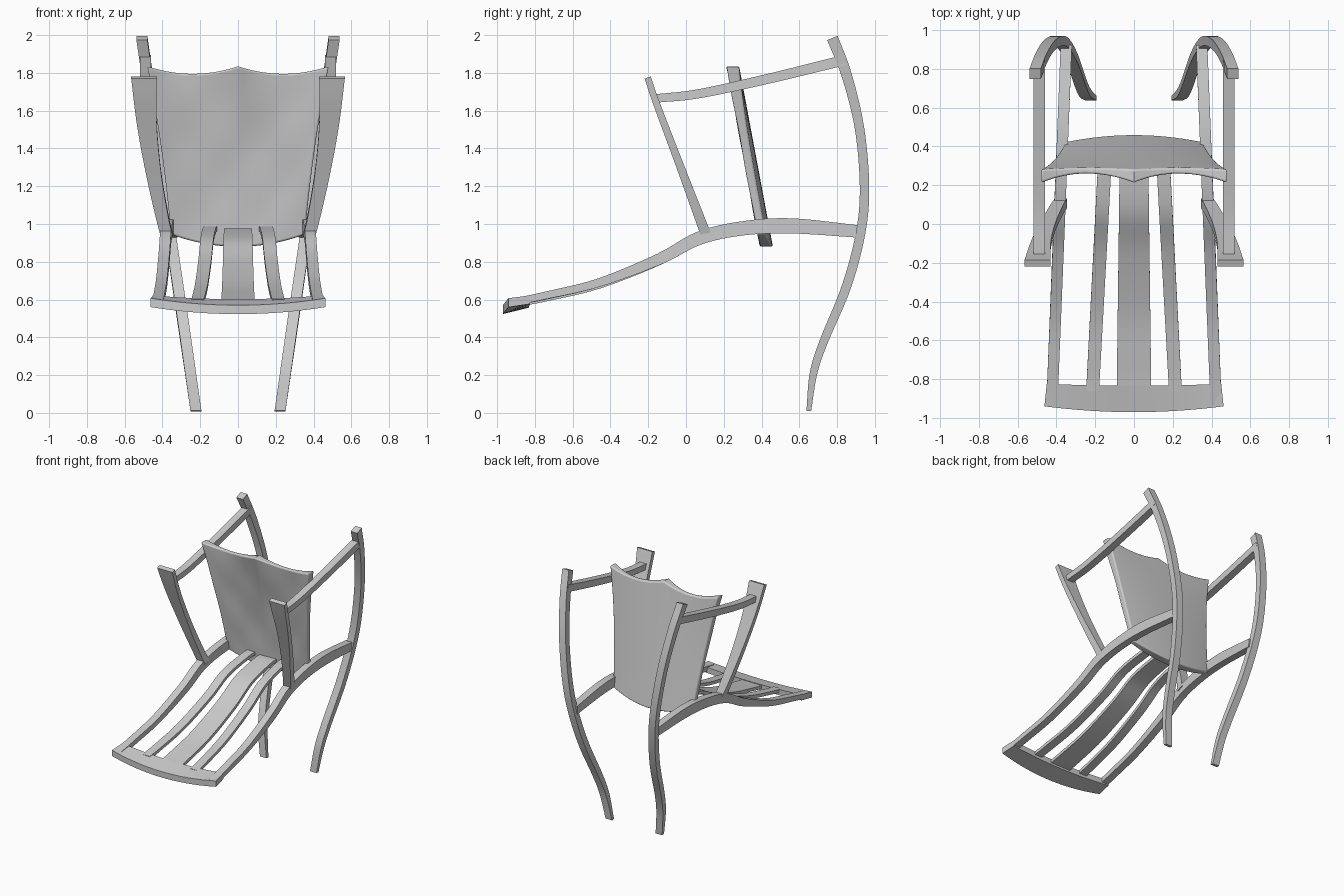
import bpy, bmesh, math
from mathutils import Vector

if "Cube" in bpy.data.objects:
    bpy.data.objects.remove(bpy.data.objects["Cube"], do_unlink=True)

GREY = (0.6, 0.6, 0.6, 1)
mat = bpy.data.materials.new("plain grey")
mat.use_nodes = True
mat.diffuse_color = GREY
mat.node_tree.nodes["Principled BSDF"].inputs["Base Color"].default_value = GREY


def loft(name, rings, mirror=False, bevel=0.0):
    """Skin a row of equal rings; each ring is a front run then the back run reversed."""
    bm = bmesh.new()
    rows = [[bm.verts.new(p) for p in ring] for ring in rings]
    n = len(rows[0])
    for a, b in zip(rows, rows[1:]):
        for i in range(n):
            j = (i + 1) % n
            bm.faces.new((a[i], a[j], b[j], b[i]))
    for row in (rows[0], rows[-1]):
        for i in range(n // 2 - 1):
            bm.faces.new((row[i], row[i + 1], row[n - 2 - i], row[n - 1 - i]))
    bmesh.ops.recalc_face_normals(bm, faces=bm.faces)
    mesh = bpy.data.meshes.new(name)
    bm.to_mesh(mesh)
    bm.free()
    mesh.materials.append(mat)
    obj = bpy.data.objects.new(name, mesh)
    bpy.context.collection.objects.link(obj)
    bpy.ops.object.select_all(action="DESELECT")
    bpy.context.view_layer.objects.active = obj
    obj.select_set(True)
    bpy.ops.object.shade_smooth_by_angle(angle=math.radians(35))
    if bevel:
        mod = obj.modifiers.new("Soft edges", "BEVEL")
        mod.width, mod.segments, mod.angle_limit = bevel, 3, math.radians(40)
    if mirror:
        obj.modifiers.new("Mirror", "MIRROR")
    return obj


def spline(points, steps=6):
    """Smooth curve through the given points, of any dimension."""
    pts = [Vector(p) for p in points]
    pts = [2 * pts[0] - pts[1]] + pts + [2 * pts[-1] - pts[-2]]
    out = []
    for a, b, c, d in zip(pts, pts[1:], pts[2:], pts[3:]):
        for k in range(steps):
            t = k / steps
            out.append(0.5 * (2 * b + (c - a) * t + (2 * a - 5 * b + 4 * c - d) * t**2
                              + (3 * b - a - 3 * c + d) * t**3))
    return out + [pts[-2]]


def strip(name, stations, side, mirror=True):
    """Bent board along (y, z, thickness); side(y, z) gives its inner and outer x."""
    path = spline(stations)
    rings = []
    for i, p in enumerate(path):
        tangent = (path[min(i + 1, len(path) - 1)] - path[max(i - 1, 0)]).xy.normalized()
        off = Vector((-tangent.y, tangent.x)) * p.z / 2
        x0, x1 = side(p.x, p.y)
        hi, lo = p.xy + off, p.xy - off
        rings.append([(x0, *hi), (x1, *hi), (x1, *lo), (x0, *lo)])
    return loft(name, rings, mirror)


# Long curved uprights
strip("upright",
      [(0.65, 0.01, 0.025), (0.675, 0.21, 0.04), (0.73, 0.38, 0.045), (0.85, 0.67, 0.05),
       (0.925, 0.955, 0.05), (0.945, 1.2, 0.05), (0.918, 1.51, 0.05), (0.85, 1.79, 0.055),
       (0.775, 1.985, 0.06)],
      lambda y, z: (0.192 + 0.145 * z, 0.25 + 0.145 * z))

# Seat side rails
SEAT = [(-0.93, 0.583, 0.037), (-0.73, 0.625, 0.04), (-0.46, 0.69, 0.045),
        (-0.14, 0.815, 0.06), (0.07, 0.925, 0.07), (0.30, 0.977, 0.075),
        (0.56, 0.99, 0.08), (0.92, 0.96, 0.065)]
strip("seat_side_rail", SEAT,
      lambda y, z: (0.357 - 0.04 * y, 0.415 - 0.04 * y))


# Seat slats, tapering towards the back and slung a little below the rails
def slat_path(sag):
    pts = [(y, z - sag, 0.025) for y, z, t in SEAT[1:6]]
    return [(-0.86, 0.6 - sag, 0.025)] + pts + [(0.40, 0.985 - sag, 0.025)]


strip("centre_slat", slat_path(0.02),
      lambda y, z: (-0.078 + 0.013 * y, 0.078 - 0.013 * y), mirror=False)
strip("side_slat", slat_path(0.01),
      lambda y, z: (0.133 - 0.055 * y, 0.202 - 0.052 * y))

# Bowed front rail
rings = []
for i in range(25):
    s = i / 12 - 1
    bow = 1 - s * s
    front, rear = -0.94 - 0.03 * bow, -0.825 - 0.008 * bow
    z_front, z_rear = 0.607 - 0.037 * bow, 0.622 - 0.02 * bow
    xf, xr = 0.462 * s, 0.45 * s
    rings.append([(xf, front, z_front), (xr, rear, z_rear),
                  (xr, rear, z_rear - 0.045), (xf, front, z_front - 0.047)])
loft("front_rail", rings)

# Arm supports, flaring outwards towards the top
PROFILE = spline([(0.94, 0.345, 0.408), (1.0, 0.36, 0.425), (1.26, 0.405, 0.485),
                  (1.53, 0.43, 0.535), (1.79, 0.43, 0.567)])


def flare(y, z):
    near = min(zip(PROFILE, PROFILE[1:]), key=lambda ab: abs(ab[0].x + ab[1].x - 2 * z))
    a, b = near
    p = a.lerp(b, (z - a.x) / (b.x - a.x))
    return p.y, p.z


strip("arm_support",
      [(0.105, 0.945, 0.055), (-0.035, 1.317, 0.042), (-0.155, 1.635, 0.036),
       (-0.203, 1.775, 0.034)], flare)

# Arms
strip("arm",
      [(-0.155, 1.665, 0.045), (0.07, 1.69, 0.048), (0.44, 1.77, 0.052), (0.84, 1.868, 0.055)],
      lambda y, z: (0.46, 0.518))

# Padded backrest with a double-scooped top edge
COLS, ROWS = 48, 24
rings = []
for r in range(ROWS + 1):
    v = r / ROWS
    half = 0.355 + 0.075 * v + 0.05 * v * v
    face, rear = [], []
    for c in range(COLS + 1):
        s = 2 * c / COLS - 1
        scoop = 1 - (2 * abs(s) - 1) ** 2
        bottom, top = 0.88 + 0.065 * s * s, 1.835 - 0.04 * scoop
        z = bottom + (top - bottom) * v
        y = 0.39 - 0.187 * (z - 0.88)
        dish = 0.03 * (1 - s * s) * math.sin(math.pi * v)
        lump = 0.003 * math.sin(7 * s) * math.sin(13 * v)
        face.append((half * s, y + dish + lump + 0.04 * scoop * v**3, z))
        back = 0.045 + 0.025 * (1 - s * s * (1 - v**3))
        rear.append((half * s, y + back, z))
    rings.append(face + rear[::-1])
loft("backrest", rings, bevel=0.01)
